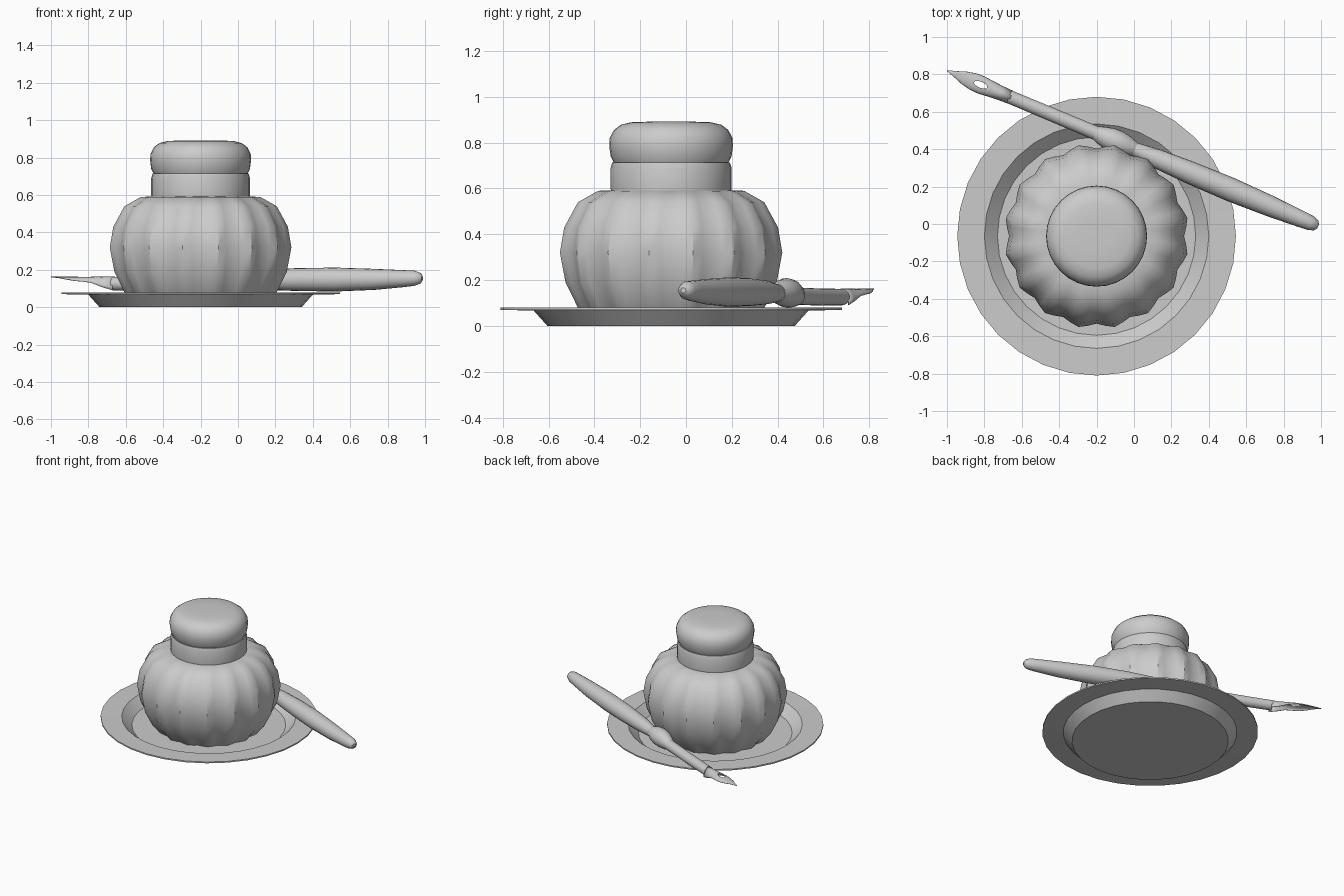
import bpy, bmesh, math
from mathutils import Vector, Matrix

if "Cube" in bpy.data.objects:
    bpy.data.objects.remove(bpy.data.objects["Cube"])

grey = bpy.data.materials.new("light_grey")
grey.diffuse_color = (0.6, 0.6, 0.6, 1)
grey.use_nodes = True
grey.node_tree.nodes["Principled BSDF"].inputs["Base Color"].default_value = grey.diffuse_color
CENTRE = Vector((-0.2, -0.065, 0))
TIP = Vector((-1.0, 0.82, 0))
PEN_ANGLE = -math.atan2(0.83, 1.98)


def finish(name, bm, angle=35):
    bmesh.ops.remove_doubles(bm, verts=bm.verts, dist=1e-5)
    bmesh.ops.recalc_face_normals(bm, faces=bm.faces)
    me = bpy.data.meshes.new(name)
    bm.to_mesh(me)
    bm.free()
    me.materials.append(grey)
    ob = bpy.data.objects.new(name, me)
    bpy.context.collection.objects.link(ob)
    bpy.ops.object.select_all(action='DESELECT')
    ob.select_set(True)
    bpy.context.view_layer.objects.active = ob
    bpy.ops.object.shade_smooth_by_angle(angle=math.radians(angle))
    return ob


def skin(bm, rings, closed=True):
    n = len(rings[0])
    for a, b in zip(rings, rings[1:]):
        for i in range(n if closed else n - 1):
            j = (i + 1) % n
            bm.faces.new((a[i], a[j], b[j], b[i]))


def lathe(name, profile, sides, lobes=0, depth=0.0, angle=35):
    """Revolve (radius, height) points, optionally with scalloped lobes."""
    bm = bmesh.new()
    rings = []
    for r, z in profile:
        ring = []
        for i in range(sides):
            t = 2 * math.pi * i / sides
            k = r * (1 - depth * (1 + math.cos(lobes * t)) / 2) if lobes else r
            ring.append(bm.verts.new((k * math.cos(t), k * math.sin(t), z)))
        rings.append(ring)
    skin(bm, rings)
    bm.faces.new(rings[0])
    bm.faces.new(rings[-1])
    ob = finish(name, bm, angle)
    ob.location = CENTRE
    return ob


def rod(name, sections, sides=20):
    """Round bar along the pen axis from (distance, radius, height) points."""
    bm = bmesh.new()
    rings = [[bm.verts.new((s, r * math.cos(2 * math.pi * i / sides),
                            z + r * math.sin(2 * math.pi * i / sides)))
              for i in range(sides)] for s, r, z in sections]
    skin(bm, rings)
    bm.faces.new(rings[0])
    bm.faces.new(rings[-1])
    return place(finish(name, bm))


def place(ob):
    ob.matrix_world = Matrix.Translation(TIP) @ Matrix.Rotation(PEN_ANGLE, 4, 'Z')
    return ob


# Saucer with a sunken middle
lathe("saucer", [(0.54, 0), (0.6, 0.067), (0.745, 0.07), (0.745, 0.08),
                 (0.6, 0.078), (0.53, 0.015)], 32, angle=25)

# Scalloped ink pot
lathe("pot_body", [(0.36, 0.015), (0.415, 0.08), (0.47, 0.19), (0.495, 0.32),
                   (0.476, 0.43), (0.415, 0.54), (0.325, 0.59), (0.25, 0.592)],
      64, lobes=16, depth=0.055)

# Neck and rounded stopper
lathe("pot_neck", [(0.262, 0.58), (0.264, 0.60), (0.264, 0.69), (0.257, 0.714)], 32)
lathe("stopper", [(0.25, 0.712), (0.264, 0.74), (0.27, 0.785), (0.268, 0.82),
                  (0.25, 0.855), (0.22, 0.878), (0.175, 0.889), (0.09, 0.892)], 32)

# Pen handle, collar and nib holder
rod("pen_handle", [(1.06, 0.032, 0.142), (1.11, 0.04, 0.143), (1.22, 0.052, 0.146),
                   (1.42, 0.061, 0.148), (1.65, 0.064, 0.148), (1.88, 0.056, 0.149),
                   (2.05, 0.045, 0.153), (2.11, 0.04, 0.155), (2.14, 0.029, 0.155),
                   (2.152, 0.012, 0.155)])
rod("pen_collar", [(0.85, 0.032, 0.13), (0.89, 0.048, 0.135), (0.94, 0.061, 0.142),
                   (0.99, 0.064, 0.145), (1.04, 0.056, 0.145), (1.09, 0.038, 0.143)])
rod("nib_holder", [(0.36, 0.036, 0.126), (0.6, 0.037, 0.126), (0.87, 0.038, 0.13)])

# Arched nib: (distance, half width, arch drop)
bm = bmesh.new()
rings = []
for s, w, d in [(0, 0.002, 0.001), (0.05, 0.018, 0.006), (0.1, 0.036, 0.014),
                (0.15, 0.047, 0.021), (0.2, 0.049, 0.025), (0.25, 0.044, 0.032),
                (0.31, 0.039, 0.055), (0.37, 0.037, 0.072)]:
    rings.append([bm.verts.new((s, w * math.sin(u * math.pi / 12),
                                0.163 - d * (1 - math.cos(u * math.pi / 12))))
                  for u in range(-6, 7)])
skin(bm, rings, closed=False)
nib = place(finish("nib", bm, 50))
shell = nib.modifiers.new("thickness", 'SOLIDIFY')
shell.thickness = 0.004

# Oval vent hole through the nib
bm = bmesh.new()
bmesh.ops.create_cone(bm, cap_ends=True, segments=20, radius1=1, radius2=1, depth=0.3,
                      matrix=Matrix.Translation((0.195, 0, 0.15)) @ Matrix.Diagonal((0.038, 0.016, 1, 1)))
cutter = place(finish("vent_cutter", bm))
cutter.hide_render = True
cutter.hide_set(True)
hole = nib.modifiers.new("vent", 'BOOLEAN')
hole.operation = 'DIFFERENCE'
hole.object = cutter
